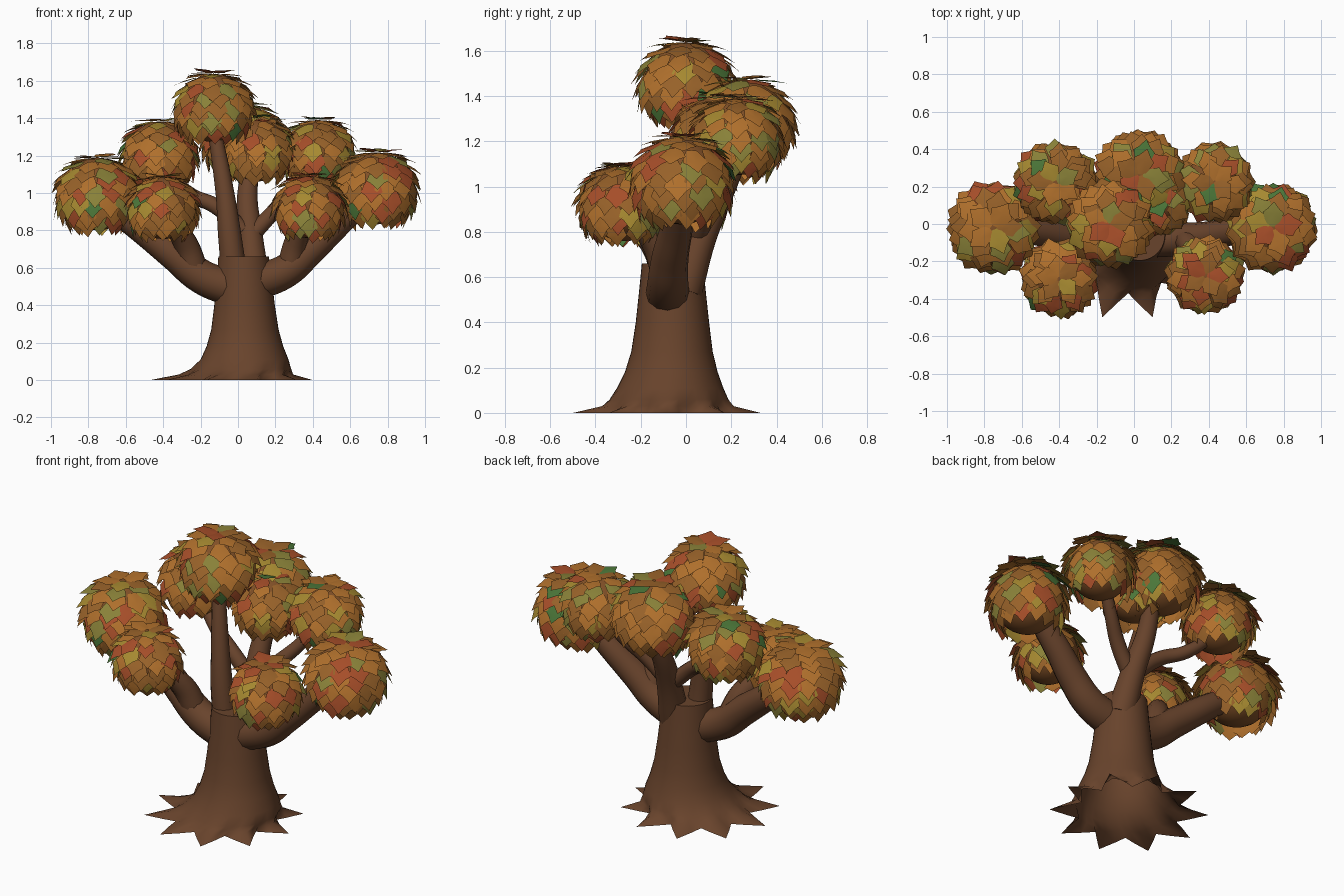
import bpy, bmesh, random
from math import sin, cos, pi, radians
from mathutils import Vector

if "Cube" in bpy.data.objects:
    bpy.data.objects.remove(bpy.data.objects["Cube"])

random.seed(4)


def material(name, rgb):
    m = bpy.data.materials.new(name)
    m.diffuse_color = (*rgb, 1)
    m.use_nodes = True
    m.node_tree.nodes["Principled BSDF"].inputs["Base Color"].default_value = m.diffuse_color
    return m


bark = material("bark", (0.14, 0.057, 0.025))
leaf_mats = [material(n, c) for n, c in (
    ("leaf_orange", (0.43, 0.16, 0.025)),
    ("leaf_amber", (0.31, 0.12, 0.022)),
    ("leaf_yellow", (0.38, 0.25, 0.03)),
    ("leaf_red", (0.38, 0.075, 0.022)),
    ("leaf_olive", (0.25, 0.22, 0.04)),
    ("leaf_green", (0.07, 0.18, 0.04)),
    ("leaf_core", (0.22, 0.08, 0.02)))]
weights = [36, 30, 13, 12, 7, 3]


def finish(name, bm, mats):
    me = bpy.data.meshes.new(name)
    bm.to_mesh(me)
    bm.free()
    for m in mats:
        me.materials.append(m)
    bpy.context.collection.objects.link(bpy.data.objects.new(name, me))


# Trunk: lofted rings, star-shaped open foot with ten pointed roots
def trunk():
    bm = bmesh.new()
    rings = [(0.0, -0.035, -0.085, 0.28, 0.435), (0.03, -0.01, -0.08, 0.272, 0.305),
             (0.06, 0.016, -0.075, 0.262, 0.268), (0.11, 0.035, -0.07, 0.235, 0.235),
             (0.18, 0.037, -0.065, 0.205, 0.205), (0.27, 0.037, -0.062, 0.18, 0.18),
             (0.40, 0.035, -0.06, 0.162, 0.162), (0.54, 0.033, -0.06, 0.147, 0.147),
             (0.66, 0.03, -0.06, 0.135, 0.135)]
    n, loops = 40, []
    for z, cx, cy, low, high in rings:
        ring = []
        for i in range(n):
            k = (abs(i % 4 - 2) / 2) ** 1.35    # 1 at root tips, 0 in valleys
            r, a = low + (high - low) * k, 2 * pi * i / n
            ring.append(bm.verts.new((cx + r * cos(a), cy + r * sin(a), z)))
        loops.append(ring)
    for a, b in zip(loops, loops[1:]):
        for i in range(n):
            j = (i + 1) % n
            bm.faces.new((a[i], a[j], b[j], b[i])).smooth = True
    top = bm.faces.new(loops[-1])
    for edge in top.edges:
        edge.smooth = False
    finish("trunk", bm, [bark])


# Branch: tapered tube along a smooth path of (x, y, z, radius)
def branch(name, pts):
    cu = bpy.data.curves.new(name, "CURVE")
    cu.dimensions = "3D"
    cu.bevel_depth, cu.bevel_resolution, cu.resolution_u = 1, 4, 6
    cu.use_fill_caps = True
    sp = cu.splines.new("BEZIER")
    sp.bezier_points.add(len(pts) - 1)
    for bp, (x, y, z, r) in zip(sp.bezier_points, pts):
        bp.co, bp.radius = (x, y, z), r
        bp.handle_left_type = bp.handle_right_type = "AUTO"
    tmp = bpy.data.objects.new(name + "_path", cu)
    bpy.context.collection.objects.link(tmp)
    bpy.context.view_layer.update()
    me = bpy.data.meshes.new_from_object(tmp.evaluated_get(bpy.context.evaluated_depsgraph_get()))
    bpy.data.objects.remove(tmp)
    me.materials.clear()
    me.materials.append(bark)
    me.shade_smooth()
    bpy.context.collection.objects.link(bpy.data.objects.new(name, me))


# Half outline of one lobed leaf: (half width, distance from stem)
LEAF = [(0.22, 0.0), (0.40, 0.28), (0.52, 0.56), (0.30, 0.70)]


# Foliage ball: round core shingled with rows of overhanging leaves
def foliage(name, centre, R):
    bm = bmesh.new()
    core = R * 0.84
    bmesh.ops.create_uvsphere(bm, u_segments=24, v_segments=14, radius=core)
    for f in bm.faces:
        f.smooth, f.material_index = True, 6
    for row in range(9):
        th = radians(3 + row * 14)
        count = max(5, round(2 * pi * core * sin(th + 0.15) / 0.078))
        shift = random.random() * 6
        for i in range(count):
            t = th + random.uniform(-0.05, 0.05)
            a = 2 * pi * (i + random.uniform(-0.15, 0.15)) / count + shift
            nrm = Vector((sin(t) * cos(a), sin(t) * sin(a), cos(t)))
            tan = Vector((cos(t) * cos(a), cos(t) * sin(a), -sin(t)))
            side = tan.cross(nrm)
            tilt = random.uniform(0.03, 0.25)
            d = tan * cos(tilt) + nrm * sin(tilt)
            up = side.cross(d) * (1 if side.cross(d).dot(nrm) > 0 else -1)
            L, W = R * random.uniform(0.56, 0.66), R * random.uniform(0.46, 0.53)
            base = nrm * (core * 1.01)

            def pt(w, l, lift=0.0):
                return bm.verts.new(base + side * (w * W) + d * (l * L) + up * lift)
            stem, tip = pt(0, 0, 0.004), pt(0, 1.0, -0.004)
            mid = pt(0, 0.55, 0.005)
            mat = random.choices(range(6), weights)[0]
            for s in (1, -1):
                edge = [stem] + [pt(s * w, l) for w, l in LEAF] + [tip]
                for p, q in zip(edge, edge[1:]):
                    f = bm.faces.new((mid, p, q) if s > 0 else (mid, q, p))
                    f.normal_update()
                    if f.normal.dot(up) < 0:
                        f.normal_flip()
                    f.material_index, f.smooth = mat, True
    bmesh.ops.translate(bm, verts=bm.verts, vec=centre)
    finish(name, bm, leaf_mats)


trunk()

# Main side limbs and their forks
branch("left_limb", [(-0.03, -0.08, 0.49, 0.10), (-0.19, -0.08, 0.55, 0.092),
                     (-0.34, -0.07, 0.67, 0.085), (-0.52, -0.04, 0.81, 0.075), (-0.74, -0.02, 0.97, 0.06)])
branch("right_limb", [(0.08, -0.08, 0.52, 0.10), (0.25, -0.08, 0.58, 0.09),
                      (0.38, -0.07, 0.69, 0.082), (0.53, -0.04, 0.83, 0.072), (0.72, -0.02, 1.0, 0.058)])
branch("left_fork", [(-0.23, -0.08, 0.58, 0.075), (-0.28, -0.13, 0.73, 0.065), (-0.39, -0.27, 0.88, 0.045)])
branch("right_fork", [(0.28, -0.08, 0.60, 0.072), (0.31, -0.13, 0.74, 0.062), (0.38, -0.25, 0.89, 0.045)])
# Upright stems and their side twigs
branch("front_stem", [(-0.02, -0.09, 0.56, 0.07), (-0.045, -0.09, 0.78, 0.062),
                      (-0.07, -0.07, 1.0, 0.05), (-0.13, 0.0, 1.36, 0.035)])
branch("back_stem", [(0.085, -0.01, 0.54, 0.085), (0.065, 0.07, 0.78, 0.068),
                     (0.05, 0.16, 0.98, 0.056), (0.08, 0.26, 1.2, 0.042)])
branch("left_twig", [(0.03, 0.06, 0.80, 0.045), (-0.12, 0.08, 0.93, 0.042),
                     (-0.25, 0.14, 0.99, 0.038), (-0.42, 0.22, 1.15, 0.03)])
branch("right_twig", [(0.07, 0.05, 0.77, 0.046), (0.19, 0.09, 0.90, 0.042),
                      (0.30, 0.16, 1.02, 0.036), (0.43, 0.24, 1.2, 0.03)])

# Nine leaf clusters
for name, c, r in (("top_foliage", (-0.13, 0.0, 1.455), 0.218),
                   ("left_outer_foliage", (-0.75, -0.02, 0.995), 0.232),
                   ("left_front_foliage", (-0.40, -0.29, 0.92), 0.198),
                   ("left_back_foliage", (-0.42, 0.22, 1.205), 0.212),
                   ("centre_back_foliage", (0.03, 0.26, 1.28), 0.23),
                   ("centre_foliage", (0.11, 0.14, 1.23), 0.20),
                   ("right_back_foliage", (0.43, 0.225, 1.22), 0.203),
                   ("right_outer_foliage", (0.74, -0.02, 1.025), 0.23),
                   ("right_front_foliage", (0.38, -0.275, 0.925), 0.198)):
    foliage(name, Vector(c), r)
